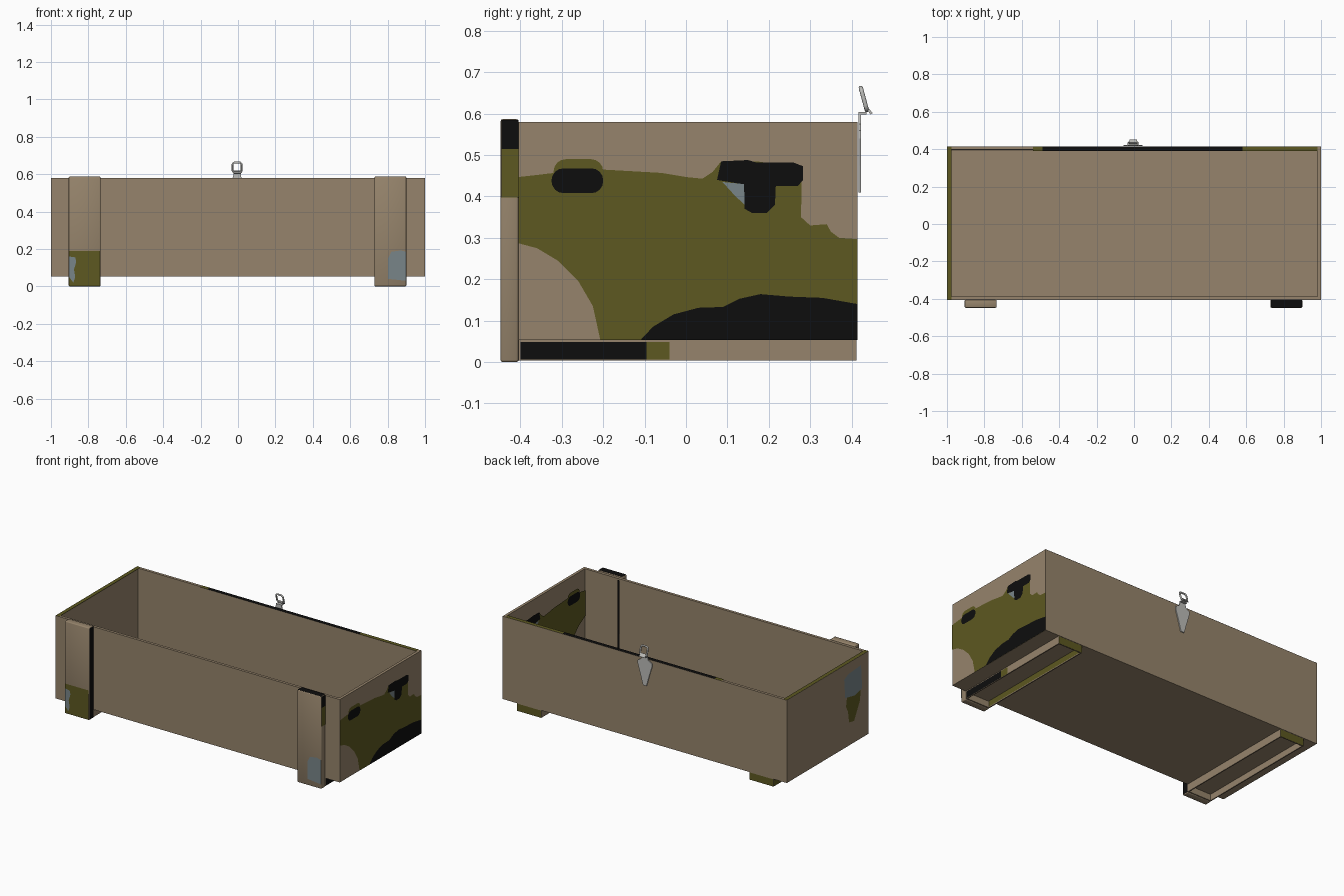
import bpy, bmesh, math
from mathutils import Vector

if "Cube" in bpy.data.objects:
    bpy.data.objects.remove(bpy.data.objects["Cube"])


def material(name, rgb):
    m = bpy.data.materials.new(name)
    m.diffuse_color = (*rgb, 1)
    m.use_nodes = True
    m.node_tree.nodes["Principled BSDF"].inputs["Base Color"].default_value = m.diffuse_color
    return m


TAN = material("tan paint", (0.305, 0.231, 0.149))
OLIVE = material("olive paint", (0.109, 0.098, 0.015))
BLACK = material("black paint", (0.004, 0.004, 0.004))
GREY = material("blue grey paint", (0.19, 0.235, 0.25))
STEEL = material("steel", (0.5, 0.5, 0.48))


def finish(name, bm, mat):
    me = bpy.data.meshes.new(name)
    bm.to_mesh(me)
    bm.free()
    me.materials.append(mat)
    ob = bpy.data.objects.new(name, me)
    bpy.context.collection.objects.link(ob)
    return ob


def block(lo, hi):
    bm = bmesh.new()
    bmesh.ops.create_cube(bm, size=1)
    for v in bm.verts:
        v.co = Vector([(l + h) / 2 + c * (h - l) for l, h, c in zip(lo, hi, v.co)])
    return bm


def tray(name, lo, hi, wall, depth, up, mat):
    """Block hollowed out from its top (up=1) or bottom (up=-1)."""
    bm = block(lo, hi)
    bm.normal_update()
    face = max(bm.faces, key=lambda f: f.normal.z * up)
    bmesh.ops.inset_region(bm, faces=[face], thickness=wall)
    bmesh.ops.inset_region(bm, faces=[face], thickness=0.0005)
    for v in face.verts:
        v.co.z -= up * depth
    return finish(name, bm, mat)


def plate(name, pts, axis, pos, sign, mat):
    """Flat painted patch in the plane axis=pos, facing sign."""
    bm = bmesh.new()
    verts = []
    for u, v in pts:
        c = [u, v]
        c.insert(axis, pos)
        verts.append(bm.verts.new(c))
    f = bm.faces.new(verts)
    f.normal_update()
    if f.normal[axis] * sign < 0:
        f.normal_flip()
    return finish(name, bm, mat)


def rect(u0, u1, v0, v1):
    return [(u0, v0), (u1, v0), (u1, v1), (u0, v1)]


def rounded(u0, u1, v0, v1, r, n=4):
    pts = []
    for k, (cu, cv) in enumerate(rect(u0 + r, u1 - r, v0 + r, v1 - r)):
        for i in range(n + 1):
            a = math.pi + (k + i / n) * math.pi / 2
            pts.append((cu + r * math.cos(a), cv + r * math.sin(a)))
    return pts


# Open box
Y0, Y1, Z0, Z1, W = -0.405, 0.415, 0.053, 0.58, 0.025
tray("open_box", (-1, Y0, Z0), (1, Y1, Z1), W, 0.50, 1, TAN)

# Rim paint
R = Z1 + 0.0005
plate("left_rim_paint", rect(-1, -1 + W, Y0, Y1), 0 + 2, R, 1, OLIVE)
plate("back_rim_black", rect(-0.49, 0.58, Y1 - W, Y1), 2, R, 1, BLACK)
plate("back_rim_olive_left", rect(-0.54, -0.49, Y1 - W, Y1), 2, R, 1, OLIVE)
plate("back_rim_olive_right", rect(0.58, 0.98, Y1 - W, Y1), 2, R, 1, OLIVE)

# Camouflage on the right end, outside and inside
olive = [(Y0, 0.287), (-0.36, 0.275), (-0.31, 0.245), (-0.26, 0.195), (-0.225, 0.135),
         (-0.207, Z0), (Y1, Z0), (Y1, 0.297), (0.37, 0.30), (0.35, 0.315), (0.34, 0.333),
         (0.30, 0.33), (0.278, 0.35), (0.28, 0.47), (0.17, 0.485), (0.085, 0.485),
         (0.065, 0.46), (0.04, 0.443), (0, 0.447), (-0.06, 0.457), (-0.2, 0.465),
         (-0.31, 0.458), (-0.36, 0.452), (Y0, 0.447)]
hill = [(-0.11, Z0), (-0.08, 0.085), (-0.03, 0.115), (0.03, 0.131), (0.09, 0.133),
        (0.13, 0.153), (0.18, 0.164), (0.25, 0.158), (0.33, 0.155), (Y1, 0.14), (Y1, Z0)]
tee = [(0.075, 0.44), (0.135, 0.43), (0.142, 0.37), (0.16, 0.36), (0.195, 0.36),
       (0.215, 0.38), (0.217, 0.425), (0.27, 0.425), (0.283, 0.44), (0.283, 0.473),
       (0.26, 0.482), (0.17, 0.482), (0.15, 0.488), (0.085, 0.485)]
camo = [("olive_field", olive, OLIVE, 1),
        ("olive_spot", rounded(-0.32, -0.2, 0.43, 0.49, 0.029), OLIVE, 1.5),
        ("black_hill", hill, BLACK, 2),
        ("black_spot", rounded(-0.325, -0.2, 0.408, 0.468, 0.029), BLACK, 2),
        ("black_tee", tee, BLACK, 2),
        ("grey_patch", [(0.088, 0.435), (0.14, 0.43), (0.142, 0.38), (0.12, 0.4)], GREY, 2.5)]
for label, pts, mat, layer in camo:
    plate("outer_" + label, pts, 0, 1 + layer * 0.0007, 1, mat)
    inner = [(max(Y0 + W, min(Y1 - W, y)), max(0.08, z)) for y, z in pts]
    plate("inner_" + label, inner, 0, 1 - W - 0.0006 - layer * 0.0007, -1, mat)

# Patches on the left end
plate("left_olive_patch", [(-0.19, 0.37), (-0.18, 0.31), (-0.20, 0.27), (-0.21, 0.2),
      (-0.26, 0.19), (-0.32, 0.3), (-0.33, 0.40), (-0.2, 0.40)], 0, -1.0007, -1, OLIVE)
plate("left_grey_patch", [(-0.17, 0.37), (-0.16, 0.49), (-0.2, 0.51), (-0.33, 0.52),
      (-0.34, 0.37), (-0.27, 0.35)], 0, -1.0014, -1, GREY)
plate("inner_black_seam", rect(0.735, 0.747, 0.08, 0.575), 1, Y0 + W + 0.001, 1, BLACK)

# Front posts and hollow runners
for side, x0, x1 in (("left", -0.905, -0.735), ("right", 0.73, 0.9)):
    bm = block((x0, -0.448, 0), (x1, Y0, 0.587))
    bmesh.ops.bevel(bm, geom=bm.edges[:], offset=0.005, segments=2, profile=0.5, affect='EDGES')
    post = finish(side + "_front_post", bm, TAN)
    for p in post.data.polygons:
        p.use_smooth = True
    tray(side + "_runner", (x0, Y0, 0.004), (x1, Y1 - 0.003, Z0), 0.01, 0.04, -1, TAN)
    plate(side + "_runner_back_paint", rect(x0, x1, 0.004, 0.05), 1, Y1 - 0.002, 1, OLIVE)

# Post paint
F = -0.4487
plate("left_post_olive", rect(-0.903, -0.737, 0.003, 0.19), 1, F, -1, OLIVE)
plate("left_post_grey", [(-0.903, 0.16), (-0.87, 0.155), (-0.865, 0.13), (-0.877, 0.09),
      (-0.87, 0.05), (-0.88, 0.02), (-0.903, 0.05)], 1, F - 0.0007, -1, GREY)
plate("left_post_black_side", rect(-0.446, Y0, 0.003, 0.584), 0, -0.7343, 1, BLACK)
plate("right_post_grey", [(0.803, 0.04), (0.898, 0.03), (0.898, 0.185), (0.87, 0.192),
      (0.82, 0.185), (0.803, 0.15)], 1, F, -1, GREY)
plate("right_post_black_side", rect(-0.446, Y0, 0.515, 0.585), 0, 0.9007, 1, BLACK)
plate("right_post_olive_side", rect(-0.446, Y0, 0.397, 0.515), 0, 0.9007, 1, OLIVE)
plate("right_post_black_top", rect(0.732, 0.898, -0.446, Y0), 2, 0.5877, 1, BLACK)

# Runner paint
plate("runner_black_side", rect(-0.4, -0.095, 0.006, 0.048), 0, 0.9007, 1, BLACK)
plate("runner_olive_side", rect(-0.095, -0.04, 0.006, 0.048), 0, 0.9007, 1, OLIVE)
plate("runner_olive_inside", rect(-0.39, 0.4, 0.006, 0.042), 0, 0.7415, 1, OLIVE)
plate("left_runner_olive_side", rect(0.1, 0.41, 0.006, 0.048), 0, -0.9057, -1, OLIVE)

# Latch: tapered plate on the back, with a neck above the rim
half = [(0.012, 0.41), (0.03, 0.475), (0.05, 0.54), (0.05, 0.56), (0.025, 0.575), (0.018, 0.602)]
outline = [(x - 0.005, z) for x, z in half] + [(-x - 0.005, z) for x, z in reversed(half)]
latch = plate("latch_plate", outline, 1, 0.4165, 1, STEEL)
mod = latch.modifiers.new("thickness", 'SOLIDIFY')
mod.thickness, mod.offset = 0.006, 1
finish("latch_hook", block((-0.025, 0.417, 0.598), (0.015, 0.436, 0.604)), STEEL)
bm = block((-0.025, -0.003, -0.012), (0.015, 0.003, 0.012))
hook = finish("latch_hook_tip", bm, STEEL)
hook.location, hook.rotation_euler = (0, 0.441, 0.609), (math.radians(40), 0, 0)

# Latch ring: rounded loop leaning over the box
curve = bpy.data.curves.new("latch_ring", 'CURVE')
curve.dimensions = '3D'
curve.bevel_depth, curve.bevel_resolution = 0.0055, 2
pts = rounded(-0.029, 0.019, 0.609, 0.662, 0.012)
sp = curve.splines.new('POLY')
sp.points.add(len(pts) - 1)
sp.use_cyclic_u = True
for p, (x, z) in zip(sp.points, pts):
    p.co = (x, 0.438 - (z - 0.605) * 0.27, z, 1)
curve.materials.append(STEEL)
bpy.context.collection.objects.link(bpy.data.objects.new("latch_ring", curve))
